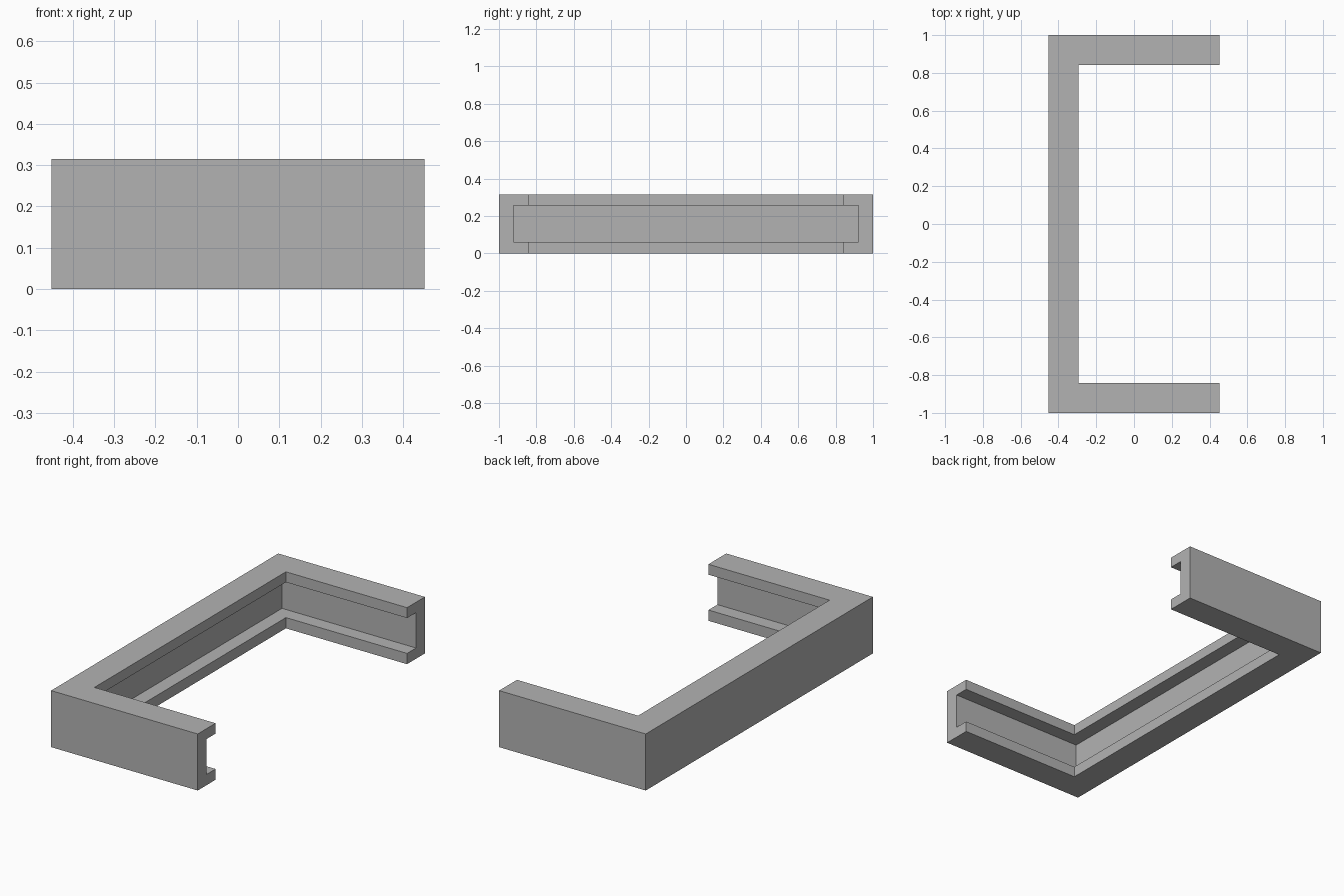
import bpy, bmesh

if "Cube" in bpy.data.objects:
    bpy.data.objects.remove(bpy.data.objects["Cube"], do_unlink=True)

HALF_X, HALF_Y, HEIGHT = 0.452, 1.0, 0.315
FLANGE, WEB = 0.157, 0.078           # flange depth and web thickness
GROOVE_LOW, GROOVE_HIGH = 0.06, 0.257

# Plain grey finish
grey = bpy.data.materials.new("plain_grey")
grey.use_nodes = True
colour = (0.45, 0.45, 0.45, 1)
grey.diffuse_color = colour
grey.node_tree.nodes["Principled BSDF"].inputs["Base Color"].default_value = colour

# C-shaped section: (inset from the outside, height)
section = [(0, 0), (FLANGE, 0), (FLANGE, GROOVE_LOW), (WEB, GROOVE_LOW),
           (WEB, GROOVE_HIGH), (FLANGE, GROOVE_HIGH), (FLANGE, HEIGHT), (0, HEIGHT)]


def station(x, y_side, mitred):
    """Section ring at one end or one mitred corner of the U-shaped path."""
    return [bm.verts.new((x + (d if mitred else 0), y_side * (HALF_Y - d), z))
            for d, z in section]


# Sweep the section along the front arm, long rail and back arm
bm = bmesh.new()
rings = [station(HALF_X, -1, False), station(-HALF_X, -1, True),
         station(-HALF_X, 1, True), station(HALF_X, 1, False)]
for a, b in zip(rings, rings[1:]):
    for i in range(len(section)):
        j = (i + 1) % len(section)
        bm.faces.new((a[i], a[j], b[j], b[i]))

# Close the two open ends
bm.faces.new(rings[0])
bm.faces.new(rings[-1])
bmesh.ops.recalc_face_normals(bm, faces=bm.faces)

mesh = bpy.data.meshes.new("channel_frame")
bm.to_mesh(mesh)
bm.free()
mesh.materials.append(grey)
frame = bpy.data.objects.new("channel_frame", mesh)
bpy.context.collection.objects.link(frame)
